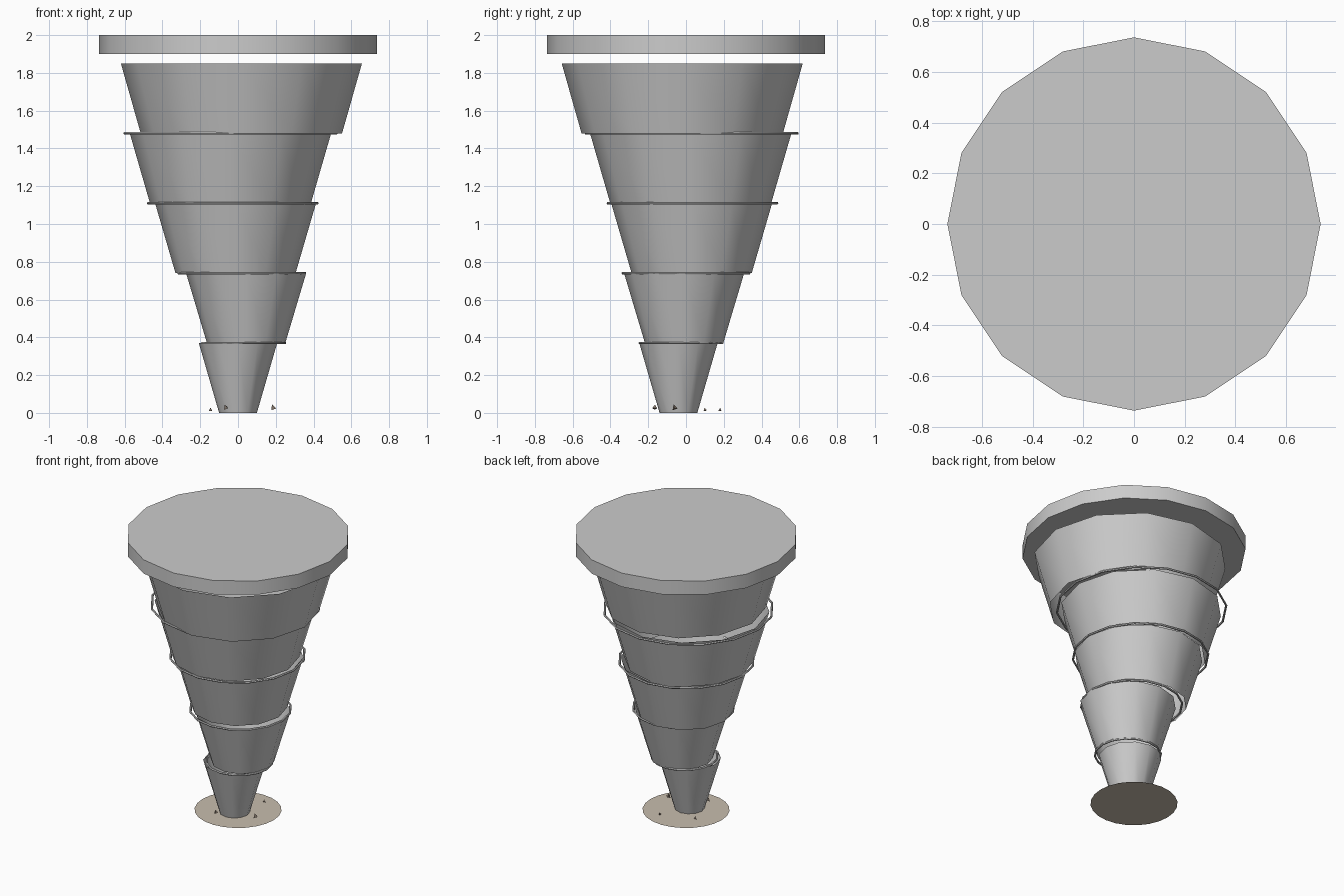
import bpy, bmesh, math, random
from mathutils import Matrix

if "Cube" in bpy.data.objects:
    bpy.data.objects.remove(bpy.data.objects["Cube"])

random.seed(4)


def material(name, color):
    m = bpy.data.materials.new(name)
    m.diffuse_color = (*color, 1)
    m.use_nodes = True
    m.node_tree.nodes["Principled BSDF"].inputs["Base Color"].default_value = m.diffuse_color
    return m


def finish(name, bm, mat=None, smooth=True):
    me = bpy.data.meshes.new(name)
    bm.to_mesh(me)
    bm.free()
    ob = bpy.data.objects.new(name, me)
    bpy.context.collection.objects.link(ob)
    if mat:
        me.materials.append(mat)
    if smooth:
        bpy.ops.object.select_all(action='DESELECT')
        ob.select_set(True)
        bpy.context.view_layer.objects.active = ob
        bpy.ops.object.shade_smooth_by_angle(angle=math.radians(40))
    return ob


def frustum(name, x, y, z0, z1, r0, r1, sides, caps):
    bm = bmesh.new()
    bmesh.ops.create_cone(bm, cap_ends=caps, segments=sides, radius1=r0, radius2=r1,
                          depth=z1 - z0, matrix=Matrix.Translation((x, y, (z0 + z1) / 2)))
    return finish(name, bm)


def ring(name, x, y, z, radius, thick):
    bpy.ops.mesh.primitive_torus_add(major_segments=16, minor_segments=6, major_radius=radius,
                                     minor_radius=thick, location=(x, y, z))
    bpy.context.object.name = name
    bpy.ops.object.shade_smooth_by_angle(angle=math.radians(40))


# open funnel sections, each shifted sideways
step = 0.37
radii = [0.10, 0.2075, 0.318, 0.426, 0.533, 0.638]
centres = [(0.0, -0.04), (0.043, -0.01), (-0.013, 0.03), (-0.04, 0.025), (0.018, -0.02)]
for i, (x, y) in enumerate(centres):
    frustum(f"funnel_section_{i + 1}", x, y, i * step, (i + 1) * step,
            radii[i], radii[i + 1], 12, False)

# thin wind rings at the joints
for i, (x, y) in enumerate([(0.03, -0.027), (0.02, 0.0), (-0.028, 0.034), (-0.04, 0.03)]):
    ring(f"wind_ring_{i + 1}", x, y, (i + 1) * step, radii[i + 1] * 1.05, 0.0075)

# cloud disc on top
frustum("cloud_disc", 0, 0, 1.9, 2.0, 0.737, 0.737, 16, True)

# flat dust disc on the ground
bm = bmesh.new()
bmesh.ops.create_circle(bm, cap_ends=True, segments=24, radius=0.287)
finish("dust_disc", bm, material("dust", (0.58, 0.51, 0.42)), False)

# small debris chips
chip = material("debris", (0.25, 0.2, 0.16))
for i, (x, y, z, r) in enumerate([(-0.065, -0.165, 0.033, 0.015), (0.183, -0.062, 0.033, 0.017),
                                  (0.085, 0.18, 0.018, 0.010), (-0.145, 0.10, 0.02, 0.011)]):
    bm = bmesh.new()
    bmesh.ops.create_cone(bm, cap_ends=True, segments=3, radius1=r, radius2=0, depth=r * 1.6,
                          matrix=Matrix.Translation((x, y, z))
                          @ Matrix.Rotation(random.uniform(0, 6.28), 4, 'Z')
                          @ Matrix.Rotation(random.uniform(-0.5, 0.5), 4, 'X'))
    finish(f"debris_{i + 1}", bm, chip, False)
